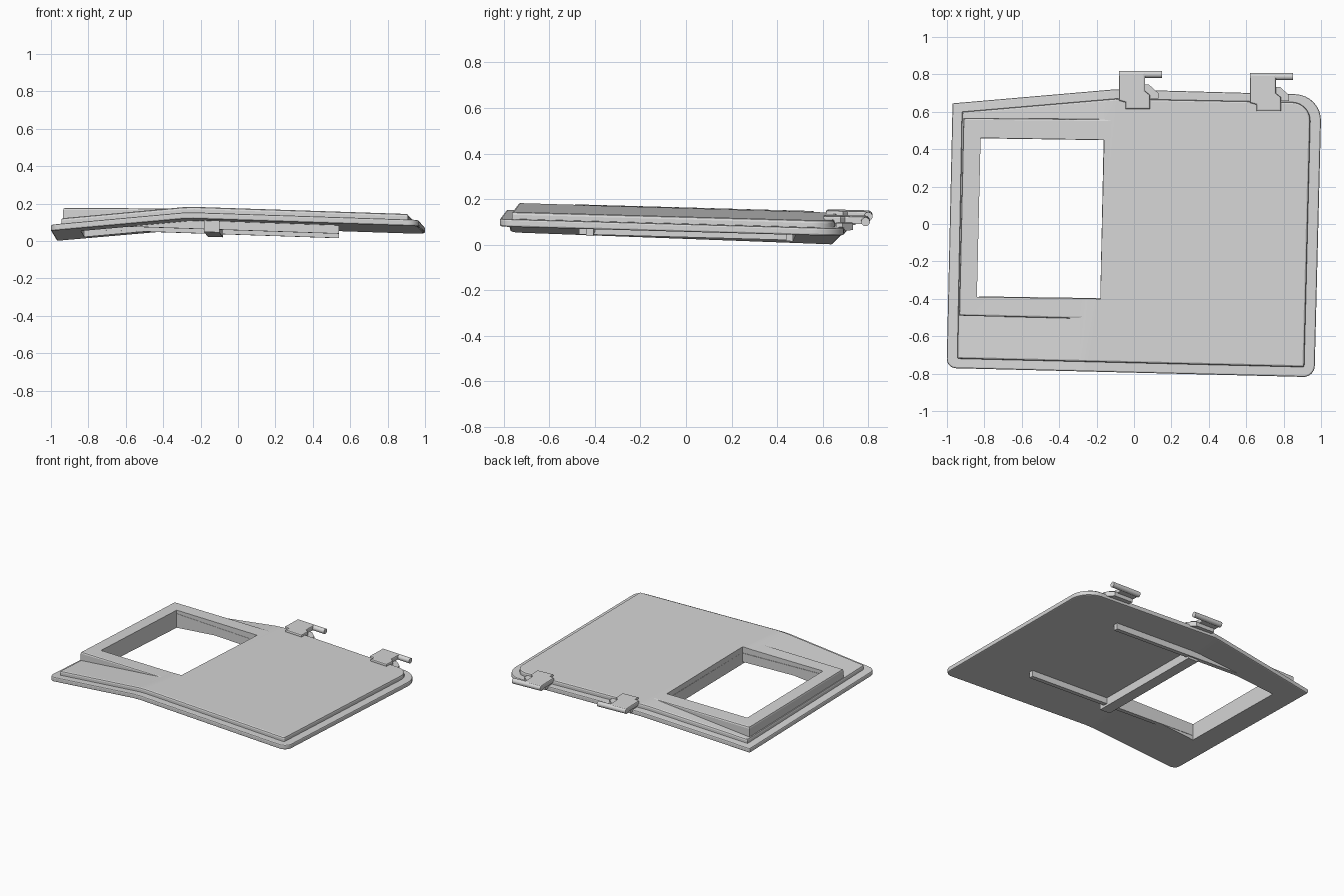
import bpy, bmesh
from mathutils import Vector

if "Cube" in bpy.data.objects:
    bpy.data.objects.remove(bpy.data.objects["Cube"])

grey = bpy.data.materials.new("light_grey")
grey.use_nodes = True
colour = (0.67, 0.67, 0.67, 1)
grey.diffuse_color = colour
grey.node_tree.nodes["Principled BSDF"].inputs["Base Color"].default_value = colour
parts = []


# Reference surfaces: a gently tilted plane, the folded shell and the window block
def plane(x, y):
    return 0.09 - 0.034 * x - 0.027 * y


def fold_x(y):
    return -0.19 + 0.1 * y


def shell(x, y):
    return plane(x, y) - 0.124 * max(0, fold_x(y) - x)


def block_top(x, y):
    crease = -0.095 + 0.025 * y
    return plane(x, y) + 0.0655 - 0.028 * (crease - x)


def above(surface, offset):
    return lambda x, y: surface(x, y) + offset


# Slab between two surfaces; each outline point is x, y and optional corner radius
def slab(name, outline, low, high, thick=0.035, bevel=0, folded=False, both_rims=False):
    bm = bmesh.new()
    verts = [bm.verts.new((p[0], p[1], 0)) for p in outline]
    bm.faces.new(verts)
    for v, p in zip(verts, outline):
        if len(p) > 2:
            bmesh.ops.bevel(bm, geom=[v], offset=p[2], segments=8,
                            profile=0.5, affect='VERTICES')
    if folded:
        # two cuts give the fold a narrow rounded strip
        for shift in (-0.03, 0.03):
            bmesh.ops.bisect_plane(bm, geom=bm.verts[:] + bm.edges[:] + bm.faces[:],
                                   plane_co=(fold_x(0) + shift, 0, 0),
                                   plane_no=(1, -0.1, 0))
    out = bmesh.ops.extrude_face_region(bm, geom=bm.faces[:])
    top = [g for g in out["geom"] if isinstance(g, bmesh.types.BMVert)]
    bmesh.ops.translate(bm, verts=top, vec=(0, 0, thick))
    bmesh.ops.recalc_face_normals(bm, faces=bm.faces[:])
    if bevel:
        rim = [e for e in bm.edges
               if abs(e.verts[0].co.z - e.verts[1].co.z) < 0.001
               and (both_rims or e.verts[0].co.z > thick / 2)
               and any(abs(f.normal.z) < 0.5 for f in e.link_faces)]
        bmesh.ops.bevel(bm, geom=rim, offset=bevel, segments=2,
                        profile=0.5, affect='EDGES')
    for v in bm.verts:
        x, y, t = v.co.x, v.co.y, v.co.z / thick
        v.co.z = low(x, y) * (1 - t) + high(x, y) * t
    bmesh.ops.recalc_face_normals(bm, faces=bm.faces[:])
    mesh = bpy.data.meshes.new(name)
    bm.to_mesh(mesh)
    bm.free()
    obj = bpy.data.objects.new(name, mesh)
    bpy.context.collection.objects.link(obj)
    parts.append(obj)
    return obj


# Merge a piece into a body, or cut it out, and remove the piece
def combine(body, piece, operation='UNION'):
    mod = body.modifiers.new("combine", 'BOOLEAN')
    mod.operation = operation
    mod.object = piece
    mod.solver = 'EXACT'
    bpy.context.view_layer.objects.active = body
    bpy.ops.object.modifier_apply(modifier=mod.name)
    parts.remove(piece)
    bpy.data.objects.remove(piece)


# Folded lid: flange, raised panel and window block in one solid
lid = slab("lid",
           [(-1.002, -0.77, 0.05), (0.965, -0.819, 0.06), (1.003, 0.69, 0.14),
            (-0.1, 0.72), (-0.97, 0.645)],
           shell, above(shell, 0.034), bevel=0.008, folded=True, both_rims=True)
combine(lid, slab("raised_panel",
                  [(-0.945, -0.72, 0.01), (0.91, -0.765, 0.01), (0.945, 0.65, 0.1),
                   (-0.1, 0.67), (-0.92, 0.6)],
                  above(shell, 0.02), above(shell, 0.065), bevel=0.01, folded=True))
combine(lid, slab("window_block",
                  [(-0.935, -0.49), (-0.108, -0.51), (-0.081, 0.56), (-0.912, 0.567)],
                  above(shell, 0.027), block_top, thick=0.08, bevel=0.01))

# Window opening through the lid
combine(lid, slab("window_cutter",
                  [(-0.84, -0.39), (-0.18, -0.4), (-0.16, 0.45), (-0.82, 0.46)],
                  lambda x, y: -1, lambda x, y: 1), 'DIFFERENCE')

# Ribs beneath the window sides, joined by a cross bar
for name, y in (("front_rib", -0.431), ("back_rib", 0.446)):
    combine(lid, slab(name, [(-0.83, y + 0.012), (0.54, y - 0.008),
                             (0.54, y + 0.024), (-0.83, y + 0.044)],
                      above(plane, -0.044), above(plane, 0.02)))
combine(lid, slab("cross_bar",
                  [(-0.182, -0.47), (-0.1, -0.47), (-0.08, 0.468), (-0.162, 0.468)],
                  above(plane, -0.06), above(plane, 0.024)))

# Two hinge clips on the back edge
for side, dx, dy in (("right", 0, 0), ("left", 0.7, -0.012)):
    def moved(points):
        return [(x + dx, y + dy) for x, y in points]

    plate = slab(side + "_hinge_plate",
                 moved([(-0.045, 0.615), (0.085, 0.615), (0.085, 0.69), (0.06, 0.71),
                        (0.06, 0.81), (-0.08, 0.81), (-0.08, 0.66), (-0.045, 0.65)]),
                 above(plane, 0.048), above(plane, 0.08), bevel=0.008)
    combine(plate, slab(side + "_hinge_base",
                        moved([(-0.07, 0.67), (0.13, 0.67), (0.13, 0.7),
                               (0.08, 0.745), (-0.07, 0.745)]),
                        above(plane, 0.02), above(plane, 0.052)))
    centre = Vector((0.035 + dx, 0.8 + dy, 0))
    centre.z = plane(centre.x, centre.y) + 0.06
    bpy.ops.mesh.primitive_cylinder_add(vertices=32, radius=0.019, depth=0.23,
                                        location=centre, rotation=(0, 1.6, 0))
    pin = bpy.context.object
    pin.name = side + "_hinge_pin"
    parts.append(pin)

# Colour and shading: rounded edges smooth, large faces flat
for part in parts:
    part.data.materials.clear()
    part.data.materials.append(grey)
    bpy.ops.object.select_all(action='DESELECT')
    part.select_set(True)
    bpy.context.view_layer.objects.active = part
    bpy.ops.object.shade_smooth_by_angle(angle=0.3)
    part.modifiers.new("flat_normals", 'WEIGHTED_NORMAL').keep_sharp = True
